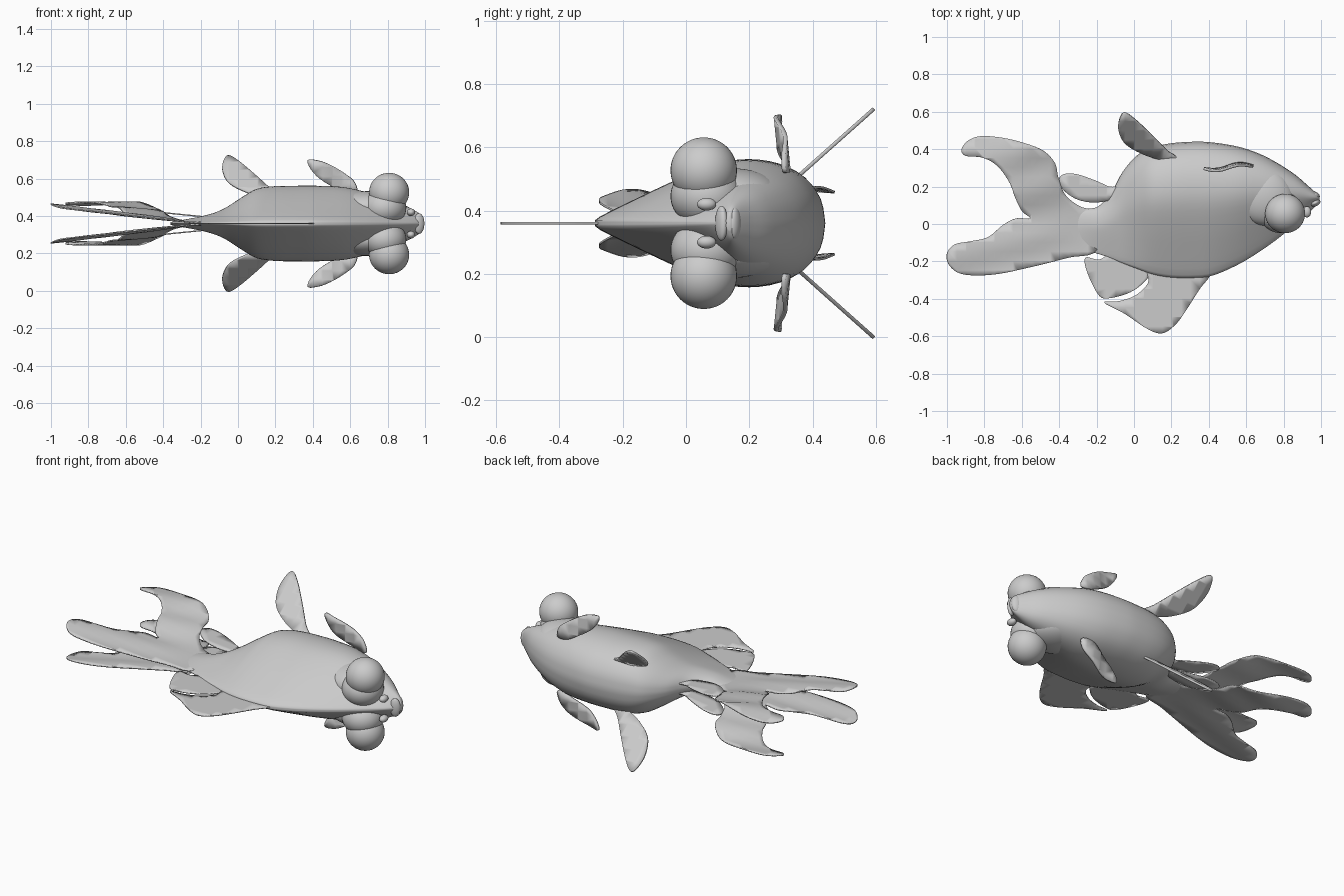
import bpy, bmesh, math
from mathutils import Vector

MID = 0.36  # height of the fish's plane of symmetry (it lies on its side axis)


def catmull(pts, n, closed=False):
    pts = [Vector(p) for p in pts]
    m, out = len(pts), []
    for i in range(m if closed else m - 1):
        if closed:
            a, b, c, d = (pts[(i + k) % m] for k in (-1, 0, 1, 2))
        else:
            a, b, c, d = (pts[min(max(i + k, 0), m - 1)] for k in (-1, 0, 1, 2))
        for j in range(n):
            t = j / n
            out.append(0.5 * (2 * b + (c - a) * t + (2 * a - 5 * b + 4 * c - d) * t * t
                              + (3 * b - 3 * c + d - a) * t ** 3))
    if not closed:
        out.append(pts[-1])
    return out


def finish(bm, name):
    bmesh.ops.recalc_face_normals(bm, faces=bm.faces)
    me = bpy.data.meshes.new(name)
    bm.to_mesh(me)
    bm.free()
    for p in me.polygons:
        p.use_smooth = True
    ob = bpy.data.objects.new(name, me)
    bpy.context.collection.objects.link(ob)
    return ob


def fin(name, outline, place, thick=0.007):
    """Flat outline, sliced into a grid, bent by place(u, v), then thickened."""
    bm = bmesh.new()
    bm.faces.new([bm.verts.new((p[0], p[1], 0)) for p in catmull(outline, 5, True)])
    for axis in (0, 1):
        no = Vector((1 - axis, axis, 0))
        for k in range(-20, 21):
            bmesh.ops.bisect_plane(bm, geom=bm.verts[:] + bm.edges[:] + bm.faces[:],
                                   plane_co=no * (k * 0.05 + 0.003), plane_no=no)
    for v in bm.verts:
        v.co = place(v.co.x, v.co.y)
    ob = finish(bm, name)
    sol = ob.modifiers.new("thickness", 'SOLIDIFY')
    sol.thickness, sol.offset = thick, 0
    return ob


def ellipsoid(name, centre, radii, rot=0):
    bm = bmesh.new()
    bmesh.ops.create_uvsphere(bm, u_segments=40, v_segments=24, radius=1)
    ob = finish(bm, name)
    ob.location = (centre[0], centre[1], centre[2] + MID)
    ob.scale = radii
    ob.rotation_euler = (0, 0, rot)
    return ob


# body: stations of (x, back y, belly y) with half width, lofted with a teardrop section
stations = [(-0.36, -0.13, 0.06, 0.008), (-0.26, -0.145, 0.08, 0.026), (-0.19, -0.16, 0.095, 0.04),
            (-0.12, -0.185, 0.17, 0.06), (-0.06, -0.21, 0.28, 0.088), (0.02, -0.24, 0.37, 0.14),
            (0.10, -0.268, 0.41, 0.185), (0.20, -0.285, 0.432, 0.2), (0.32, -0.287, 0.44, 0.202),
            (0.42, -0.275, 0.436, 0.202), (0.55, -0.22, 0.415, 0.196), (0.66, -0.155, 0.38, 0.175),
            (0.76, -0.085, 0.33, 0.148), (0.86, -0.005, 0.265, 0.112), (0.93, 0.055, 0.205, 0.078),
            (0.975, 0.1, 0.165, 0.05), (0.993, 0.122, 0.145, 0.022)]
section = catmull([(0, 0), (0.02, 0.1), (0.2, 0.42), (0.38, 0.72), (0.54, 0.94), (0.67, 1.0),
                   (0.8, 0.93), (0.91, 0.72), (0.98, 0.38), (1, 0)], 3)
loop = [(p[0], p[1]) for p in section] + [(p[0], -p[1]) for p in section[-2:0:-1]]
bm = bmesh.new()
rings = []
path = catmull([s[:3] for s in stations], 4)
widths = catmull([(s[3], 0, 0) for s in stations], 4)
for p, w in zip(path, widths):
    rings.append([bm.verts.new((p.x, p.y + (p.z - p.y) * t, MID + w.x * z)) for t, z in loop])
n = len(loop)
for a, b in zip(rings, rings[1:]):
    for i in range(n):
        bm.faces.new((a[i], a[(i + 1) % n], b[(i + 1) % n], b[i]))
bm.faces.new(rings[0])
bm.faces.new(rings[-1])
finish(bm, "body")

# single back fins on the centre plane
flat = lambda u, v: Vector((u, v, MID))
fin("back_fin_front", [(0.44, -0.2), (0.405, -0.28), (0.35, -0.35), (0.28, -0.46), (0.22, -0.54),
                       (0.15, -0.585), (0.07, -0.56), (-0.05, -0.48), (-0.16, -0.42),
                       (-0.08, -0.412), (0.01, -0.38), (0.075, -0.315), (0.1, -0.22)], flat)
fin("back_fin_rear", [(-0.26, -0.18), (-0.25, -0.26), (-0.185, -0.385), (-0.12, -0.395),
                      (-0.02, -0.365), (0.05, -0.315), (0.085, -0.26), (0.04, -0.2),
                      (-0.1, -0.15), (-0.185, -0.19)], flat)

tail = [(-0.2, -0.14), (-0.35, -0.18), (-0.55, -0.23), (-0.75, -0.27), (-0.91, -0.27), (-0.985, -0.225),
        (-1, -0.16), (-0.96, -0.11), (-0.87, -0.092), (-0.78, -0.07), (-0.7, -0.005), (-0.63, 0.03),
        (-0.555, 0.03), (-0.6, 0.07), (-0.635, 0.14), (-0.665, 0.22), (-0.73, 0.31), (-0.81, 0.355),
        (-0.9, 0.365), (-0.922, 0.4), (-0.88, 0.45), (-0.8, 0.47), (-0.65, 0.45), (-0.5, 0.4),
        (-0.425, 0.33), (-0.405, 0.25), (-0.37, 0.16), (-0.3, 0.1), (-0.24, 0.08), (-0.19, 0.07)]
anal = [(-0.1, 0.14), (-0.2, 0.115), (-0.3, 0.13), (-0.375, 0.18), (-0.4, 0.24), (-0.37, 0.268),
        (-0.3, 0.265), (-0.2, 0.23), (-0.13, 0.2), (-0.07, 0.2)]
pelvic = [(0.24, 0.345), (0.18, 0.39), (0.1, 0.47), (0.01, 0.555), (-0.05, 0.594), (-0.078, 0.56),
          (-0.082, 0.5), (-0.045, 0.43), (0.05, 0.375), (0.15, 0.345)]
pectoral = [(0.375, 0.34), (0.385, 0.3), (0.43, 0.245), (0.5, 0.2), (0.57, 0.165), (0.635, 0.165),
            (0.62, 0.225), (0.56, 0.275), (0.48, 0.32), (0.42, 0.338)]

# paired parts, mirrored about the centre plane
for s, side in ((1, "left"), (-1, "right")):
    def tail_place(u, v):
        d = max(0.0, -0.24 - u)
        flare = min(1.0, d / 0.18) * max(0.0, v) * 0.16
        ripple = 0.008 * min(1, d * 4) * math.sin(v * 26 - u * 6)
        return Vector((u, v, MID + s * (0.006 + min(0.1, 0.12 * d + flare) + ripple)))

    fin("tail_fin_" + side, tail, tail_place)
    fin("anal_fin_" + side, anal,
        lambda u, v: Vector((u, v, MID + s * (0.03 + 0.1 * max(0, -0.12 - u)))))
    fin("pelvic_fin_" + side, pelvic,
        lambda u, v: Vector((u, v, MID + s * (0.14 + 0.89 * (v - 0.345)))), 0.012)
    fin("pectoral_fin_" + side, pectoral,
        lambda u, v: Vector((u, 0.312 - 0.1 * (v - 0.17) + 0.012 * math.sin(u * 25), MID + s * v)), 0.014)
    # bulging eye on a soft socket, with the cheek behind it
    ellipsoid("eye_" + side, (0.808, 0.056, s * 0.167), (0.107, 0.105, 0.104))
    ellipsoid("eye_socket_" + side, (0.785, 0.066, s * 0.085), (0.115, 0.115, 0.1))
    ellipsoid("gill_cover_" + side, (0.69, 0.15, s * 0.085), (0.17, 0.155, 0.088), -0.5)
    ellipsoid("nostril_" + side, (0.925, 0.065, s * 0.06), (0.022, 0.03, 0.02))

# lips
ellipsoid("upper_lip", (0.968, 0.112, 0), (0.03, 0.018, 0.055), 0.4)
ellipsoid("lower_lip", (0.965, 0.155, 0), (0.03, 0.018, 0.05), -0.4)
